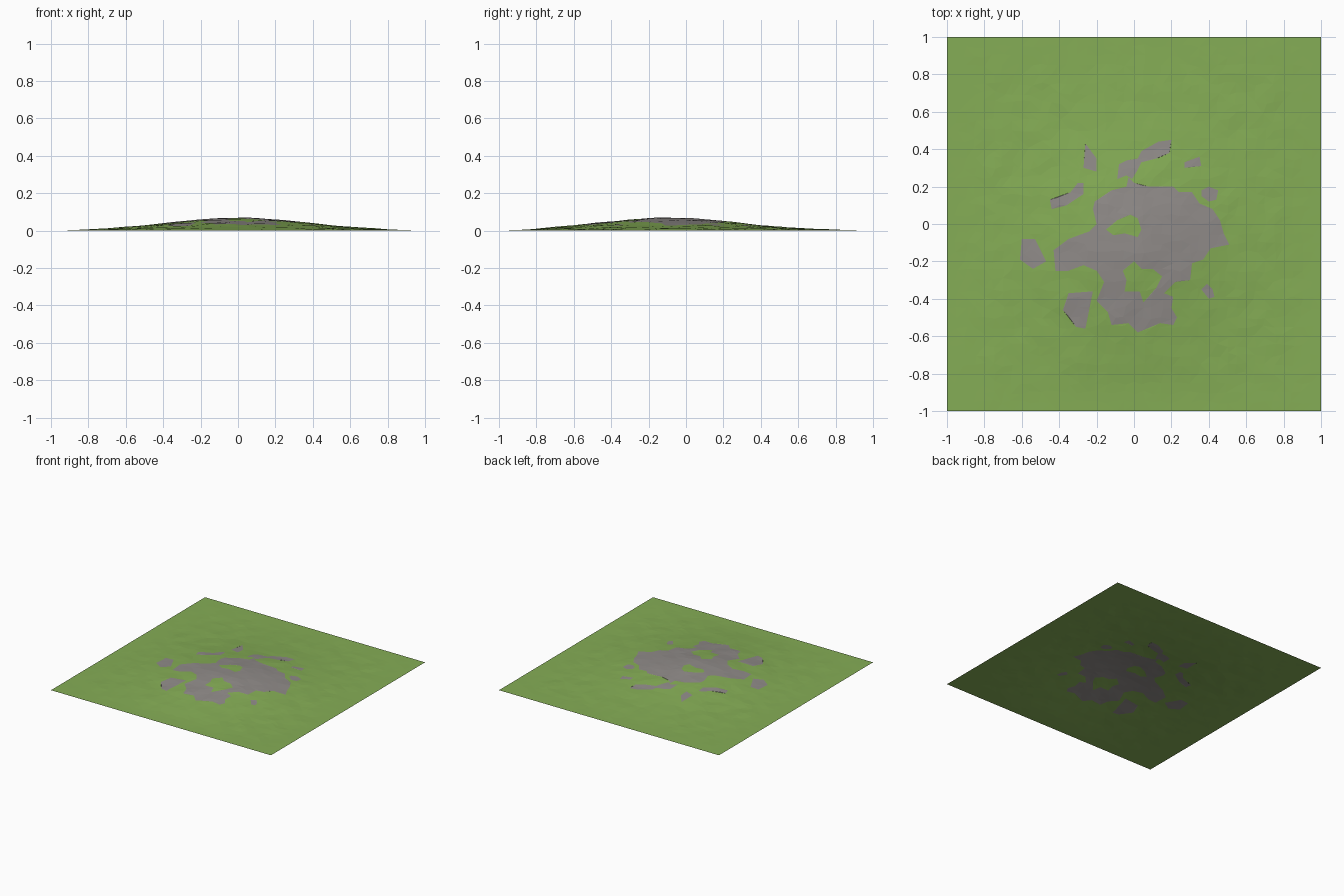
import bpy, bmesh, math, random
from mathutils import Vector, noise
from mathutils.geometry import delaunay_2d_cdt

if "Cube" in bpy.data.objects:
    bpy.data.objects.remove(bpy.data.objects["Cube"])

random.seed(4)

# Outlines of the bare rock patches, in plan (x, y)
MAIN = [(-.03, .25), (0, .22), (.08, .20), (.21, .20), (.24, .17), (.31, .17), (.35, .11),
        (.42, .08), (.46, .02), (.48, -.05), (.51, -.11), (.41, -.13), (.37, -.19),
        (.31, -.21), (.30, -.30), (.22, -.31), (.16, -.37), (.21, -.39), (.20, -.45),
        (.23, -.50), (.21, -.54), (.14, -.53), (.02, -.58), (-.03, -.53), (-.12, -.54),
        (-.14, -.47), (-.20, -.41), (-.16, -.31), (-.20, -.25), (-.27, -.22), (-.35, -.25),
        (-.42, -.25), (-.43, -.14), (-.35, -.08), (-.24, -.04), (-.20, 0), (-.22, .08),
        (-.21, .12), (-.12, .18), (-.04, .20)]
UPPER = [(-.09, .24), (-.08, .32), (-.04, .34), (.02, .35), (.04, .39), (.13, .44),
         (.20, .45), (.19, .38), (.12, .35), (.04, .33), (.02, .29), (-.01, .24), (-.04, .26)]
SMALL = [
    [(-.26, .43), (-.20, .35), (-.20, .28), (-.27, .30)],
    [(-.27, .22), (-.30, .22), (-.34, .17), (-.45, .13), (-.44, .08), (-.36, .10), (-.27, .16)],
    [(.35, .36), (.36, .31), (.27, .30), (.27, .33)],
    [(.36, .18), (.40, .20), (.45, .18), (.44, .13), (.40, .12), (.36, .15)],
    [(.39, -.32), (.42, -.35), (.43, -.39), (.40, -.40), (.36, -.35)],
    [(-.60, -.08), (-.53, -.08), (-.47, -.20), (-.54, -.24), (-.61, -.19)],
    [(-.35, -.37), (-.22, -.36), (-.24, -.46), (-.26, -.56), (-.31, -.55), (-.38, -.46)],
]
HOLES = [
    [(-.15, -.03), (-.09, .02), (-.02, .05), (.02, .03), (.04, -.03), (.02, -.07),
     (-.05, -.05), (-.11, -.06)],
    [(-.06, -.25), (0, -.20), (.04, -.24), (.10, -.24), (.15, -.28), (.12, -.34),
     (.05, -.42), (.03, -.36), (-.05, -.36), (-.04, -.30)],
]
PATCHES = [MAIN, UPPER] + SMALL


def inside(x, y, poly):
    hit = False
    for (x1, y1), (x2, y2) in zip(poly, poly[1:] + poly[:1]):
        if (y1 > y) != (y2 > y) and x < (x2 - x1) * (y - y1) / (y2 - y1) + x1:
            hit = not hit
    return hit


def is_rock(x, y):
    return (any(inside(x, y, p) for p in PATCHES)
            and not any(inside(x, y, h) for h in HOLES))


def height(x, y):
    # Low rounded mound with faint bumps, fading to zero at the border
    fade = min(1, 4 * (1 - max(abs(x), abs(y))))
    mound = .068 * math.exp(-(x * x + (y + .09) ** 2) / .29)
    bump = .004 * noise.noise(Vector((x * 9, y * 9, 3)))
    return max(0, (mound + bump) * fade)


def material(name, color):
    m = bpy.data.materials.new(name)
    m.diffuse_color = (*color, 1)
    m.use_nodes = True
    m.node_tree.nodes["Principled BSDF"].inputs["Base Color"].default_value = m.diffuse_color
    return m


# Plan points: a jittered grid plus the patch outlines as fixed edges
N = 40
points, edges = [], []
for i in range(N + 1):
    for j in range(N + 1):
        x, y = 2 * i / N - 1, 2 * j / N - 1
        if 0 < i < N:
            x += random.uniform(-.012, .012)
        if 0 < j < N:
            y += random.uniform(-.012, .012)
        points.append(Vector((x, y)))
for outline in PATCHES + HOLES:
    start, n = len(points), len(outline)
    points += [Vector(p) for p in outline]
    edges += [(start + k, start + (k + 1) % n) for k in range(n)]
verts, _, faces, *_ = delaunay_2d_cdt(points, edges, [], 0, 1e-5)

# Ground sheet
mesh = bpy.data.meshes.new("grassy_mound")
mesh.from_pydata([(v.x, v.y, height(v.x, v.y)) for v in verts], [], faces)
mesh.materials.append(material("grass_green", (.235, .42, .092)))
mesh.materials.append(material("rock_grey", (.28, .26, .25)))
for f in mesh.polygons:
    f.material_index = int(is_rock(f.center.x, f.center.y))
    f.use_smooth = False
bm = bmesh.new()
bm.from_mesh(mesh)
for f in bm.faces:
    if f.normal.z < 0:
        f.normal_flip()
bm.to_mesh(mesh)
bm.free()
ground = bpy.data.objects.new("grassy_mound", mesh)
bpy.context.collection.objects.link(ground)
